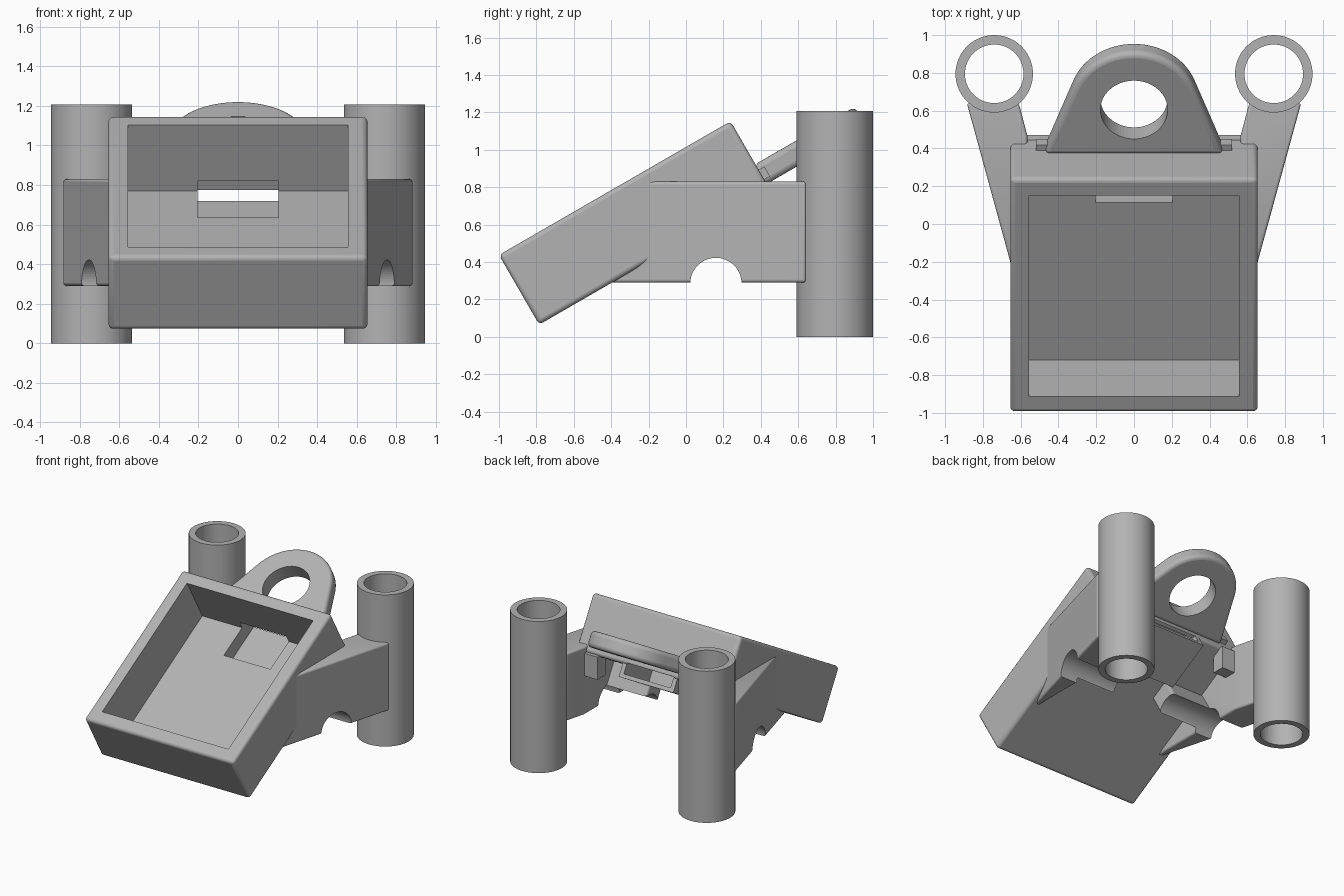
import bpy, bmesh
from math import radians, sin, cos, acos, atan2, hypot
from mathutils import Matrix, Vector

if "Cube" in bpy.data.objects:
    bpy.data.objects.remove(bpy.data.objects["Cube"], do_unlink=True)

grey = bpy.data.materials.new("plain grey")
grey.use_nodes = True
COLOUR = (0.45, 0.45, 0.45, 1)
grey.diffuse_color = COLOUR
grey.node_tree.nodes["Principled BSDF"].inputs["Base Color"].default_value = COLOUR

# Tilted frame of the tray: x across, y up the slope, z out of the opening
TILT = Matrix.Translation((0, -0.785, 0.065)) @ Matrix.Rotation(radians(30), 4, 'X')
WORLD = Matrix.Identity(4)


def finish(name, bm, frame=WORLD):
    bmesh.ops.recalc_face_normals(bm, faces=bm.faces[:])
    mesh = bpy.data.meshes.new(name)
    bm.to_mesh(mesh)
    bm.free()
    ob = bpy.data.objects.new(name, mesh)
    bpy.context.collection.objects.link(ob)
    ob.matrix_world = frame
    mesh.materials.append(grey)
    return ob


def prism(name, outline, z0, z1, frame=WORLD, clip=None):
    bm = bmesh.new()
    base = bm.faces.new([bm.verts.new((x, y, z0)) for x, y in outline])
    top = bmesh.ops.extrude_face_region(bm, geom=[base])["geom"]
    bmesh.ops.translate(bm, vec=(0, 0, z1 - z0),
                        verts=[v for v in top if isinstance(v, bmesh.types.BMVert)])
    if clip:
        bmesh.ops.bisect_plane(bm, geom=bm.verts[:] + bm.edges[:] + bm.faces[:],
                               plane_co=clip[0], plane_no=clip[1], clear_outer=True)
        bmesh.ops.holes_fill(bm, edges=[e for e in bm.edges if e.is_boundary])
    return finish(name, bm, frame)


def block(name, x, y, z, frame=WORLD):
    outline = [(x[0], y[0]), (x[1], y[0]), (x[1], y[1]), (x[0], y[1])]
    return prism(name, outline, z[0], z[1], frame)


def cylinder(name, radius, depth, frame):
    bm = bmesh.new()
    bmesh.ops.create_cone(bm, cap_ends=True, segments=64, radius1=radius,
                          radius2=radius, depth=depth)
    return finish(name, bm, frame)


def bevel(ob, width):
    mod = ob.modifiers.new("rounding", 'BEVEL')
    mod.width, mod.segments = width, 4
    mod.limit_method, mod.angle_limit = 'ANGLE', radians(40)


def cut(ob, *cutters):
    for c in cutters:
        mod = ob.modifiers.new("cut", 'BOOLEAN')
        mod.operation, mod.solver, mod.object = 'DIFFERENCE', 'EXACT', c
        c.hide_render = True
        c.hide_viewport = True
        c.display_type = 'WIRE'


def smooth(ob):
    bpy.ops.object.select_all(action='DESELECT')
    ob.select_set(True)
    bpy.context.view_layer.objects.active = ob
    bpy.ops.object.shade_smooth_by_angle(angle=radians(35))


parts = []

# Open tray with a cable slot at the upper end of its floor
tray = block("tray", (-0.655, 0.655), (0, 1.43), (0, 0.43), TILT)
bevel(tray, 0.025)
cavity = block("tray_cavity_cutter", (-0.555, 0.555), (0.1, 1.33), (0.045, 0.6), TILT)
recess = block("slot_recess_cutter", (-0.205, 0.205), (1.065, 1.4), (-0.07, 0.105), TILT)
outlet = block("slot_outlet_cutter", (-0.205, 0.205), (1.3, 1.6), (-0.07, 0.012), TILT)
cut(tray, cavity, recess, outlet)
parts.append(tray)

# Shallow cable channel below the slot
channel = block("cable_channel", (-0.24, 0.24), (1.03, 1.43), (-0.1, 0.005), TILT)
cut(channel, recess, outlet)
parts.append(channel)

# Ring bracket on the upper end wall: straight sides tangent to a round end
BASE_X, BASE_Y, RING_Y, RING_R = 0.475, 1.42, 1.70, 0.345
dy = BASE_Y - RING_Y
start = atan2(dy, BASE_X) + acos(RING_R / hypot(BASE_X, dy))
end = radians(180) - start
outline = [(-BASE_X, BASE_Y), (BASE_X, BASE_Y)]
for i in range(33):
    a = start + (end - start) * i / 32
    outline.append((RING_R * cos(a), RING_Y + RING_R * sin(a)))
bracket = prism("ring_bracket", outline, 0.043, 0.165, TILT)
bevel(bracket, 0.03)
bore = cylinder("ring_bore_cutter", 0.178, 1, TILT @ Matrix.Translation((0, RING_Y, 0.1)))
cut(bracket, bore)
parts.append(bracket)
parts.append(block("bracket_tabs", (-0.52, 0.52), (1.42, 1.465), (0.07, 0.13), TILT))

# Round notch running through both arms
notch = cylinder("arm_notch_cutter", 0.137, 3,
                 Matrix.Translation((0, 0.16, 0.285)) @ Matrix.Rotation(radians(90), 4, 'Y'))
clip_plane = (TILT @ Vector((0, 0, 0.4)), TILT.to_3x3() @ Vector((0, 0, 1)))

for side, s in (("left", 1), ("right", -1)):
    # Upright tube
    place = Matrix.Translation((s * 0.74, 0.795, 0.603))
    tube = cylinder(side + "_tube", 0.205, 1.206, place)
    cut(tube, cylinder(side + "_tube_bore_cutter", 0.155, 2, place))
    parts.append(tube)

    # Tapered arm joining tube and tray
    arm_outline = [(0.885, 0.64), (0.595, -0.42), (0.565, -0.42), (0.565, 0.47), (0.61, 0.64)]
    arm = prism(side + "_arm", [(s * x, y) for x, y in arm_outline], 0.29, 0.83,
                clip=clip_plane)
    bevel(arm, 0.015)
    cut(arm, notch)
    parts.append(arm)

    # Cross beam and lug under the tray
    beam = block(side + "_beam", sorted((s * 0.22, s * 0.6)), (0.84, 1.02), (-0.2, 0.005), TILT)
    bevel(beam, 0.02)
    cut(beam, notch)
    parts.append(beam)
    parts.append(block(side + "_lug", sorted((s * 0.45, s * 0.6)), (0.37, 0.47), (0.6, 0.78)))

for ob in parts:
    smooth(ob)
